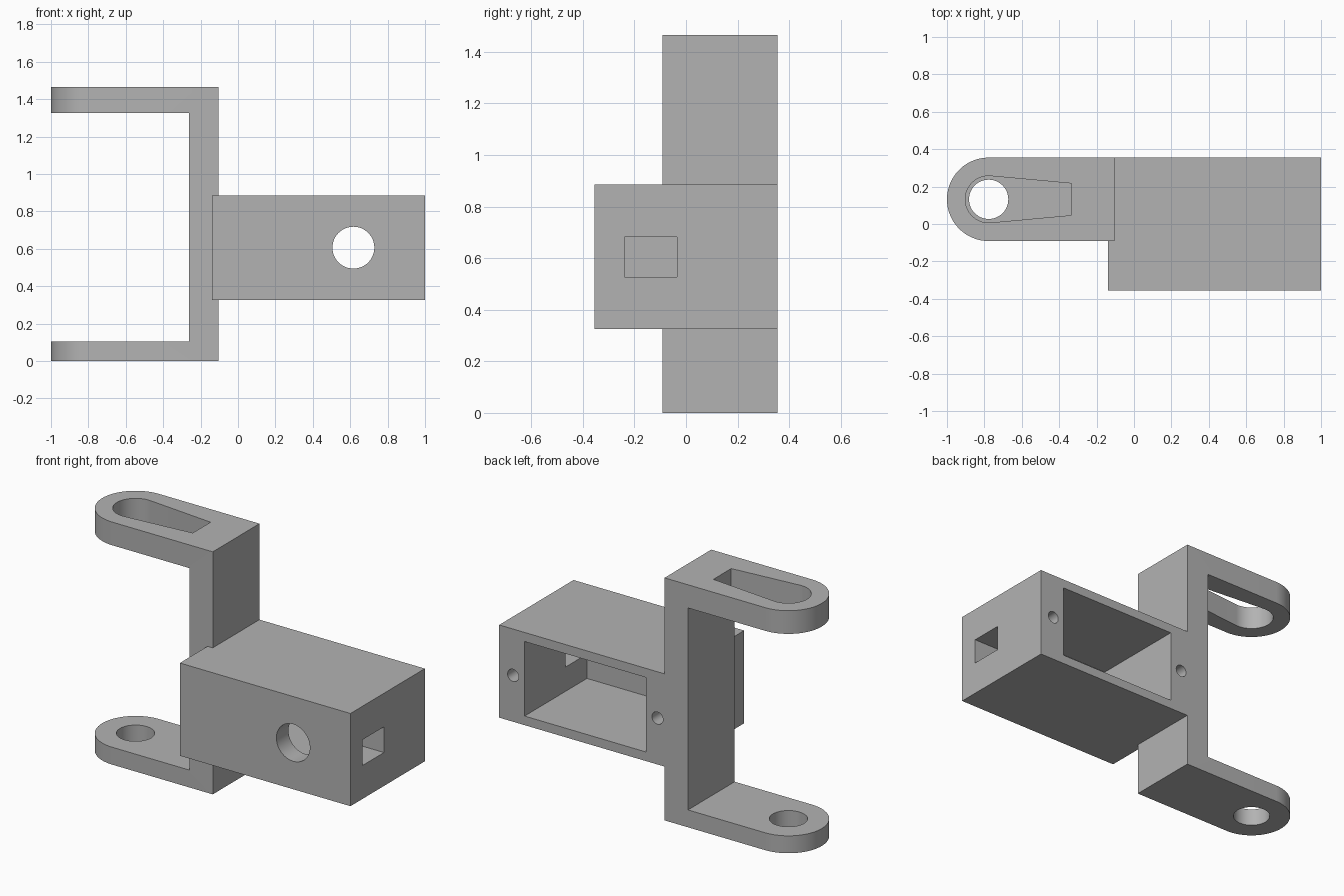
import bpy, bmesh
from math import cos, sin, radians
from mathutils import Vector

cube = bpy.data.objects.get("Cube")
if cube:
    bpy.data.objects.remove(cube, do_unlink=True)

grey = bpy.data.materials.new("plain grey")
grey.use_nodes = True
grey.diffuse_color = (0.45, 0.45, 0.45, 1)
grey.node_tree.nodes["Principled BSDF"].inputs["Base Color"].default_value = grey.diffuse_color


def prism(name, outline, axis, lo, hi):
    """Extrude a 2D outline along an axis; the outline uses the other two axes in order."""
    def place(p):
        co = list(p)
        co.insert("xyz".index(axis), lo)
        return co
    bm = bmesh.new()
    face = bm.faces.new([bm.verts.new(place(p)) for p in outline])
    moved = bmesh.ops.extrude_face_region(bm, geom=[face])["geom"]
    shift = Vector((0, 0, 0))
    shift["xyz".index(axis)] = hi - lo
    bmesh.ops.translate(bm, vec=shift, verts=[v for v in moved if isinstance(v, bmesh.types.BMVert)])
    bmesh.ops.recalc_face_normals(bm, faces=bm.faces)
    mesh = bpy.data.meshes.new(name)
    bm.to_mesh(mesh)
    bm.free()
    mesh.materials.append(grey)
    obj = bpy.data.objects.new(name, mesh)
    bpy.context.collection.objects.link(obj)
    return obj


def rect(a0, a1, b0, b1):
    return [(a0, b0), (a1, b0), (a1, b1), (a0, b1)]


def arc(cx, cy, r, start, end, steps):
    angles = [radians(start + (end - start) * i / steps) for i in range(steps + 1)]
    return [(cx + r * cos(a), cy + r * sin(a)) for a in angles]


def circle(cx, cy, r, steps=48):
    return arc(cx, cy, r, 0, 360, steps)[:-1]


def combine(target, other, operation):
    """Apply a boolean and discard the helper."""
    other.hide_render = True
    mod = target.modifiers.new(operation, "BOOLEAN")
    mod.object, mod.operation, mod.solver = other, operation, "EXACT"
    bpy.context.view_layer.objects.active = target
    bpy.ops.object.modifier_apply(modifier=mod.name)
    bpy.data.objects.remove(other, do_unlink=True)


PX, PY = -0.777, 0.132          # pivot axis of the two arms
BACK = 0.355

# C-shaped bracket, trimmed to a round-ended plan
c_profile = [(-1.1, 0), (-0.105, 0), (-0.105, 1.465), (-1.1, 1.465),
             (-1.1, 1.325), (-0.262, 1.325), (-0.262, 0.105), (-1.1, 0.105)]
bracket = prism("servo_bracket", c_profile, "y", -0.2, 0.5)
plan = arc(PX, PY, 0.223, 90, 270, 48) + [(0.1, PY - 0.223), (0.1, BACK)]
combine(bracket, prism("plan_trim", plan, "z", -0.1, 1.6), "INTERSECT")

# Motor housing joined to the bracket
combine(bracket, prism("housing", rect(-0.14, 1, 0.325, 0.885), "y", -BACK, BACK), "UNION")

# Openings: tapered horn slot, pivot hole, cavity, shaft hole, cable slot, screw holes
slot = arc(PX, PY, 0.125, 85, 275, 48) + [(-0.335, PY - 0.085), (-0.335, PY + 0.085)]
cutters = [
    prism("horn_slot", slot, "z", 1.25, 1.6),
    prism("pivot_hole", circle(PX, PY, 0.105), "z", -0.1, 0.2),
    prism("cavity", rect(0.02, 0.83, 0.38, 0.83), "y", -0.24, 0.5),
    prism("shaft_hole", circle(0.617, 0.606, 0.112), "y", -0.5, -0.1),
    prism("cable_slot", rect(-0.238, -0.035, 0.527, 0.682), "x", 0.7, 1.1),
]
for x in (-0.058, 0.907):
    cutters.append(prism("screw_hole", circle(x, 0.605, 0.037, 32), "y", 0.05, 0.5))
for cutter in cutters:
    combine(bracket, cutter, "DIFFERENCE")

# Smooth the round walls, keep edges sharp
bpy.ops.object.select_all(action="DESELECT")
bracket.select_set(True)
bpy.context.view_layer.objects.active = bracket
bpy.ops.object.shade_smooth_by_angle(angle=radians(30))
